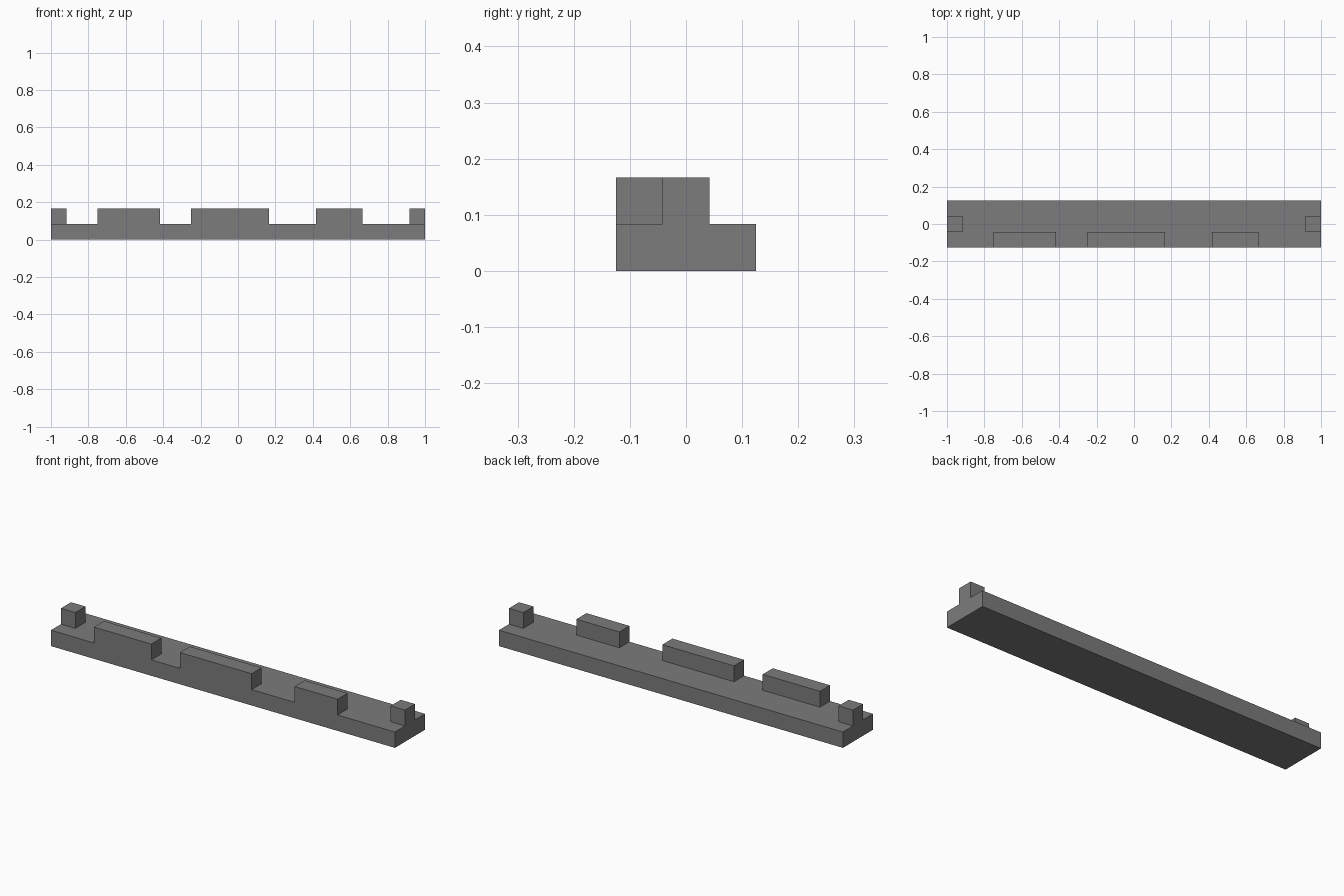
import bpy
import bmesh
from mathutils import Vector

cube = bpy.data.objects.get("Cube")
if cube:
    bpy.data.objects.remove(cube, do_unlink=True)

U = 1 / 12  # one module of the rail

stone = bpy.data.materials.new("mid_grey")
stone.use_nodes = True
grey = (0.2, 0.2, 0.2, 1)
stone.diffuse_color = grey
stone.node_tree.nodes["Principled BSDF"].inputs["Base Color"].default_value = grey

# Raised blocks in modules: x start, x end, y start, y end
raised = [
    (-9, -5, -1.5, -0.5),   # front blocks
    (-3, 2, -1.5, -0.5),
    (5, 8, -1.5, -0.5),
    (-12, -11, -0.5, 0.5),  # end pegs
    (11, 12, -0.5, 0.5),
]

# Base slab
bm = bmesh.new()
bmesh.ops.create_cube(bm, size=1)
bmesh.ops.scale(bm, vec=(24, 3, 1), verts=bm.verts)
bmesh.ops.translate(bm, vec=(0, 0, 0.5), verts=bm.verts)


def slice_slab(axis, positions):
    for p in positions:
        normal = Vector((0, 0, 0))
        normal[axis] = 1
        bmesh.ops.bisect_plane(bm, geom=bm.verts[:] + bm.edges[:] + bm.faces[:],
                               dist=0.0001, plane_co=normal * p, plane_no=normal)


# Cut the slab along the block outlines
slice_slab(0, sorted({x for r in raised for x in r[:2] if abs(x) < 12}))
slice_slab(1, (-0.5, 0.5))


def is_raised(face):
    c = face.calc_center_median()
    return face.normal.z > 0.9 and any(
        x0 < c.x < x1 and y0 < c.y < y1 for x0, x1, y0, y1 in raised)


# Raise the blocks and pegs out of the slab
bm.normal_update()
tops = [f for f in bm.faces if is_raised(f)]
result = bmesh.ops.extrude_face_region(bm, geom=tops)
moved = [v for v in result["geom"] if isinstance(v, bmesh.types.BMVert)]
bmesh.ops.translate(bm, vec=(0, 0, 1), verts=moved)
leftover = [f for f in tops if f.is_valid]
if leftover:
    bmesh.ops.delete(bm, geom=leftover, context="FACES")

# Merge flat regions into clean faces and scale to size
bm.normal_update()
bmesh.ops.dissolve_limit(bm, angle_limit=0.01, verts=bm.verts[:], edges=bm.edges[:])
bmesh.ops.scale(bm, vec=(U, U, U), verts=bm.verts)
bmesh.ops.recalc_face_normals(bm, faces=bm.faces[:])

mesh = bpy.data.meshes.new("notched_rail")
bm.to_mesh(mesh)
bm.free()
mesh.materials.append(stone)
rail = bpy.data.objects.new("notched_rail", mesh)
bpy.context.collection.objects.link(rail)
